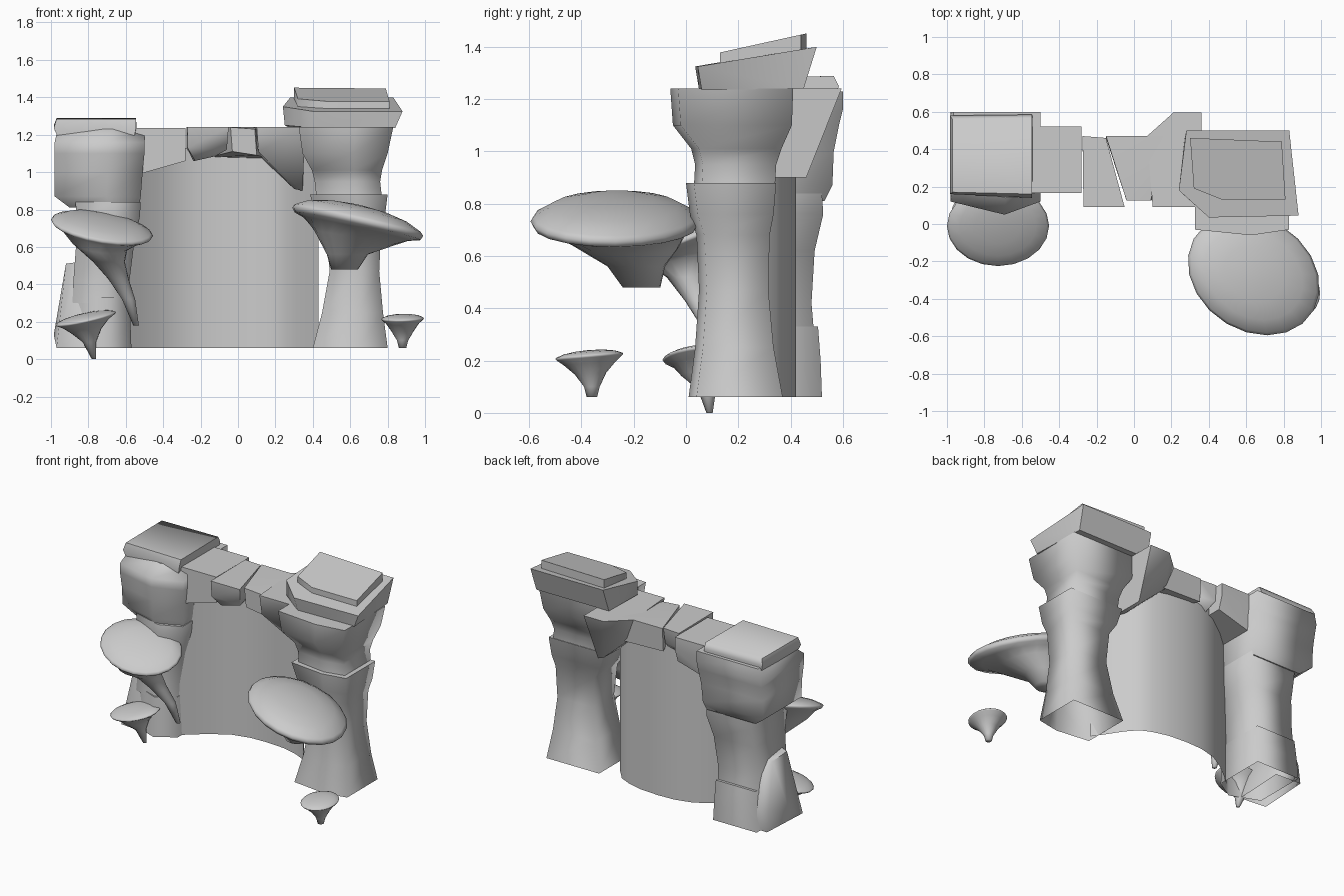
import bpy, bmesh
from math import cos, sin, pi, radians
from mathutils import Vector

if "Cube" in bpy.data.objects:
    bpy.data.objects.remove(bpy.data.objects["Cube"], do_unlink=True)

stone = bpy.data.materials.new("stone grey")
stone.use_nodes = True
GREY = (0.6, 0.6, 0.6, 1)
stone.diffuse_color = GREY
stone.node_tree.nodes["Principled BSDF"].inputs["Base Color"].default_value = GREY


def finish(name, bm):
    bmesh.ops.recalc_face_normals(bm, faces=bm.faces)
    mesh = bpy.data.meshes.new(name)
    bm.to_mesh(mesh)
    bm.free()
    mesh.materials.append(stone)
    ob = bpy.data.objects.new(name, mesh)
    bpy.context.collection.objects.link(ob)
    return ob


def loft(name, rings, bottom=True, soft_caps=False):
    """Skin a stack of closed rings, smooth around the sides."""
    bm = bmesh.new()
    loops = [[bm.verts.new(p) for p in ring] for ring in rings]
    n = len(loops[0])
    for a, b in zip(loops, loops[1:]):
        for i in range(n):
            bm.faces.new((a[i], a[(i + 1) % n], b[(i + 1) % n], b[i])).smooth = True
    for wanted, loop in ((bottom, loops[0]), (True, loops[-1])):
        if wanted:
            cap = bm.faces.new(loop)
            cap.smooth = soft_caps
            for e in cap.edges:
                e.smooth = soft_caps
    return finish(name, bm)


def block(name, sections, prow=0.03, **kw):
    """Column block: sections are z, x0, x1, y0, y1; the front is slightly pointed."""
    rings = []
    for z, x0, x1, y0, y1 in sections:
        xm = x0 + (x1 - x0) * 0.6
        rings.append([(x0, y1, z), (x0, y0 + prow, z), (xm, y0, z),
                      (x1, y0 + prow, z), (x1, y1, z)])
    return loft(name, rings, **kw)


def boulder(name, points, open_below=None):
    """Stone from the convex hull of its corners, softly shaded."""
    bm = bmesh.new()
    for p in points:
        bm.verts.new(p)
    bmesh.ops.convex_hull(bm, input=bm.verts)
    bmesh.ops.dissolve_limit(bm, angle_limit=radians(4), verts=bm.verts, edges=bm.edges)
    if open_below:
        under = [f for f in bm.faces if f.calc_center_median().z < open_below]
        bmesh.ops.delete(bm, geom=under, context='FACES')
    ob = finish(name, bm)
    bpy.context.view_layer.objects.active = ob
    ob.select_set(True)
    bpy.ops.object.shade_smooth_by_angle(angle=radians(65))
    ob.select_set(False)


def mushroom(name, cap, rx, ry, tilt, dome, stem, skew=0.0):
    """Tilted domed cap; stem sections are x, y, z, radius, from top to tip."""
    def ring(c, a, b, k=1.0, shear=skew):
        out = []
        for i in range(20):
            dy = b * sin(i * pi / 10)
            dx = a * cos(i * pi / 10) - shear * dy
            out.append((c[0] + dx, c[1] + dy, c[2] + k * (tilt[0] * dx + tilt[1] * dy)))
        return out
    cap = Vector(cap)
    rings = []
    for j, (x, y, z, r) in enumerate(reversed(stem)):
        rings.append(ring((x, y, z), r, r, 0.0 if j < len(stem) - 1 else 0.8, 0.0))
    under = Vector(stem[0][:3]).lerp(cap, 0.6)
    mid = (stem[0][3] + rx) / 2
    rings.append(ring(under, mid, mid * ry / rx))
    for s, h in ((0.96, -0.2), (1, 0.05), (0.96, 0.25), (0.75, 0.65), (0.45, 0.9), (0.12, 1)):
        rings.append(ring(cap + Vector((0, 0, dome * h)), rx * s, ry * s))
    loft(name, rings, soft_caps=True)


# Left column: flared shaft, cap and two tilted slabs
block("left_shaft", [
    (0.06, .40, .80, .01, .37), (0.25, .45, .775, .035, .335), (0.47, .49, .755, .05, .315),
    (0.68, .47, .765, .04, .32), (0.76, .42, .785, .015, .335), (0.88, .385, .80, 0, .345)], bottom=False)
block("left_cap", [
    (0.86, .42, .77, .03, .34), (0.95, .41, .76, .035, .345), (1.01, .395, .77, .02, .365),
    (1.10, .345, .80, -.05, .405), (1.24, .325, .83, -.06, .41)])
boulder("left_slab", [
    (.42, .05, 1.235), (.84, .06, 1.235), (.82, .45, 1.24), (.27, .45, 1.24), (.25, .17, 1.25),
    (.40, .035, 1.325), (.88, .045, 1.325), (.83, .50, 1.40), (.28, .50, 1.40), (.24, .18, 1.35)])
boulder("left_top_slab", [
    (x, y, z + s * y) for z, s in ((1.31, .15), (1.35, .22))
    for x, y in ((.30, .46), (.79, .44), (.81, .13), (.47, .13), (.32, .19))])

# Right column: foot, waist, cap and slab
block("right_foot", [
    (0.06, -.90, -.57, .08, .52), (0.2, -.89, -.575, .085, .515), (0.33, -.88, -.58, .09, .505)],
    prow=.08, bottom=False)
block("right_shaft", [
    (0.30, -.885, -.585, .10, .49), (0.42, -.88, -.58, .11, .48), (0.62, -.865, -.555, .10, .492),
    (0.76, -.86, -.525, .07, .525), (0.84, -.87, -.52, .08, .52)], prow=.06, bottom=False)
block("right_cap", [
    (0.81, -.90, -.53, .10, .53), (0.87, -.98, -.52, .08, .56), (1.0, -.98, -.51, .07, .565),
    (1.10, -.98, -.50, .05, .585), (1.16, -.98, -.50, .05, .60), (1.23, -.965, -.50, .14, .60)], prow=.07)
boulder("right_slab", [
    (-.95, .17, 1.16), (-.56, .15, 1.16), (-.54, .56, 1.18), (-.96, .56, 1.18),
    (-.985, .16, 1.235), (-.545, .14, 1.235), (-.545, .585, 1.25), (-.985, .58, 1.25),
    (-.97, .17, 1.285), (-.545, .16, 1.285), (-.545, .565, 1.288), (-.97, .56, 1.288)])

# Rock leaning on the outer back corner of the right column
boulder("side_rock", [
    (-.97, .12, .06), (-.78, .10, .06), (-.76, .47, .06), (-.95, .48, .06), (-.985, .28, .13),
    (-.87, .515, .2), (-.95, .46, .2), (-.92, .22, .51), (-.85, .20, .52), (-.84, .36, .5),
    (-.91, .36, .49), (-.87, .46, .4)], open_below=.065)

# Stones bridging the columns
boulder("bridge_stone_outer", [
    (x, y, z) for x, low in ((-.56, .98), (-.32, 1.05), (-.28, 1.06))
    for y, z in ((.165, low), (.49, low), (.165, 1.235), (.52, 1.235), (.52, 1.15))])
boulder("bridge_stone_round", [
    (-.27, .09, 1.24), (-.05, .09, 1.24), (-.15, .46, 1.24), (-.275, .47, 1.24),
    (-.27, .10, 1.13), (-.06, .11, 1.12), (-.15, .44, 1.13), (-.275, .46, 1.13),
    (-.23, .15, 1.06), (-.12, .16, 1.085), (-.16, .40, 1.08), (-.24, .40, 1.06)])
boulder("bridge_stone_key", [
    (-.04, .125, 1.24), (.09, .125, 1.23), (.16, .47, 1.24), (-.15, .47, 1.24),
    (-.03, .13, 1.11), (.10, .13, 1.09), (.18, .46, 1.07), (-.15, .46, 1.08)])
boulder("bridge_stone_inner", [
    (.10, .09, 1.24), (.36, .09, 1.24), (.36, .595, 1.24), (.21, .595, 1.24), (.07, .47, 1.24),
    (.11, .10, 1.11), (.12, .45, 1.08), (.30, .21, .91), (.345, .21, .90), (.345, .46, .90), (.31, .45, .91)])

# Curved sheet standing behind the opening
bm = bmesh.new()
arc = [(.43, .09), (.375, .17), (.31, .27), (.245, .345), (.17, .38), (.06, .41),
       (-.08, .42), (-.2, .415), (-.32, .385), (-.43, .32), (-.52, .25), (-.6, .18)]
pairs = [[bm.verts.new((x, y, z)) for z in (.06, 1.13)] for x, y in arc]
for a, b in zip(pairs, pairs[1:]):
    bm.faces.new((a[0], b[0], b[1], a[1])).smooth = True
finish("gateway_sheet", bm)

# Shelf mushrooms
mushroom("large_left_mushroom", (.64, -.27, .73), .345, .325, (-.23, -.045), .095,
         [(.62, -.235, .645, .21), (.585, -.19, .56, .11), (.57, -.17, .48, .072)], skew=.22)
mushroom("large_right_mushroom", (-.727, -.01, .7), .273, .215, (-.16, .34), .055,
         [(-.74, -.01, .61, .15), (-.69, .01, .52, .085), (-.64, .05, .43, .055),
          (-.585, .10, .32, .035), (-.545, .13, .18, .015)])
mushroom("small_right_mushroom", (-.815, .05, .215), .163, .14, (.21, .1), .03,
         [(-.81, .06, .15, .08), (-.795, .08, .09, .035), (-.77, .09, 0, .012)])
mushroom("small_left_mushroom", (.88, -.37, .215), .115, .13, (.02, .08), .025,
         [(.88, -.365, .15, .06), (.88, -.36, .10, .03), (.88, -.36, .06, .02)])
